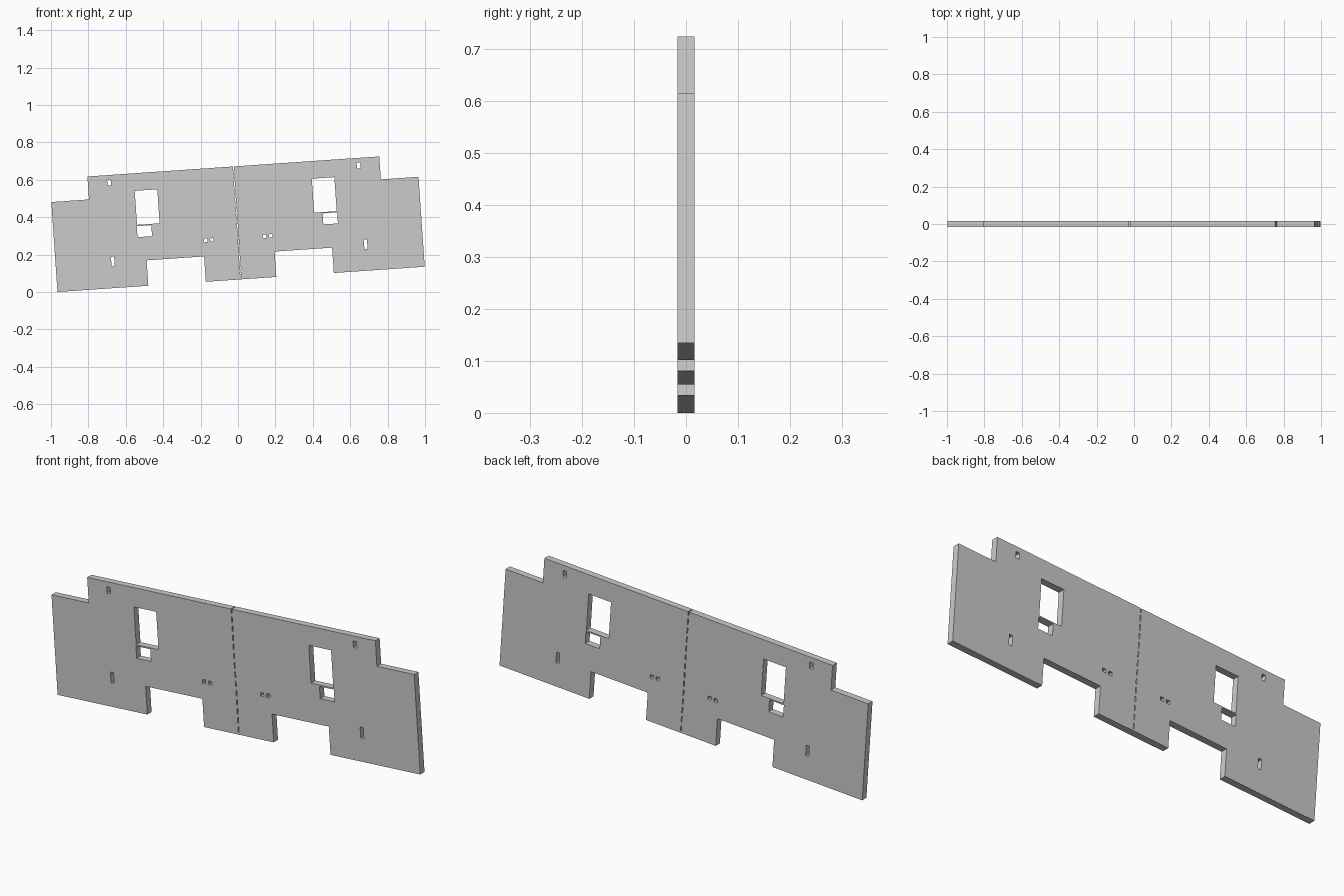
import bpy, bmesh, math
from mathutils import Matrix

if "Cube" in bpy.data.objects:
    bpy.data.objects.remove(bpy.data.objects["Cube"])

THICK = 0.033
TILT = math.radians(3.93)
HEIGHT = 0.605
SLIT = 0.0025      # half width of the perforation slits

curve = bpy.data.curves.new("notched_panel", 'CURVE')
curve.dimensions = '2D'
curve.fill_mode = 'BOTH'
curve.extrude = THICK / 2


def loop(points):
    s = curve.splines.new('POLY')
    s.points.add(len(points) - 1)
    for p, (u, v) in zip(s.points, points):
        p.co = (u, v, 0, 1)
    s.use_cyclic_u = True


def hole(u0, u1, v0, v1):
    loop([(u0, v0), (u1, v0), (u1, v1), (u0, v1)])


# mirrored outline: bottom notches, side edges, top shoulders, first slit in the top edge
half = [(0.189, 0), (0.189, 0.136), (0.497, 0.136), (0.497, 0), (0.984, 0),
        (0.984, 0.482), (0.782, 0.482), (0.782, HEIGHT),
        (SLIT, HEIGHT), (SLIT, HEIGHT - 0.02)]
loop(half + [(-u, v) for u, v in reversed(half)])

# mirrored openings: large window, small window, upper slot, lower slot, pair of pin holes
openings = [(0.414, 0.535, 0.329, 0.511), (0.459, 0.537, 0.263, 0.322),
            (0.659, 0.678, 0.549, 0.580), (0.669, 0.686, 0.116, 0.168),
            (0.132, 0.150, 0.212, 0.230), (0.165, 0.183, 0.212, 0.230)]
for u0, u1, v0, v1 in openings:
    hole(u0, u1, v0, v1)
    hole(-u1, -u0, v0, v1)

# dashed perforation line down the middle
COUNT = 13
step = (HEIGHT - 0.02 - 0.01) / COUNT
for i in range(COUNT):
    v = 0.01 + i * step
    hole(-SLIT, SLIT, v, v + step * 0.63)

panel = bpy.data.objects.new("notched_panel", curve)
bpy.context.collection.objects.link(panel)
bpy.context.view_layer.objects.active = panel
panel.select_set(True)
bpy.ops.object.convert(target='MESH')
panel = bpy.context.object

# weld caps to walls, then stand the sheet up and tilt it
bm = bmesh.new()
bm.from_mesh(panel.data)
bmesh.ops.remove_doubles(bm, verts=bm.verts, dist=1e-5)
bmesh.ops.recalc_face_normals(bm, faces=bm.faces)
bm.transform(Matrix.Translation((0.0165, 0, 0.0675))
             @ Matrix.Rotation(-TILT, 4, 'Y')
             @ Matrix.Rotation(math.pi / 2, 4, 'X'))
bm.to_mesh(panel.data)
bm.free()
for p in panel.data.polygons:
    p.use_smooth = False
